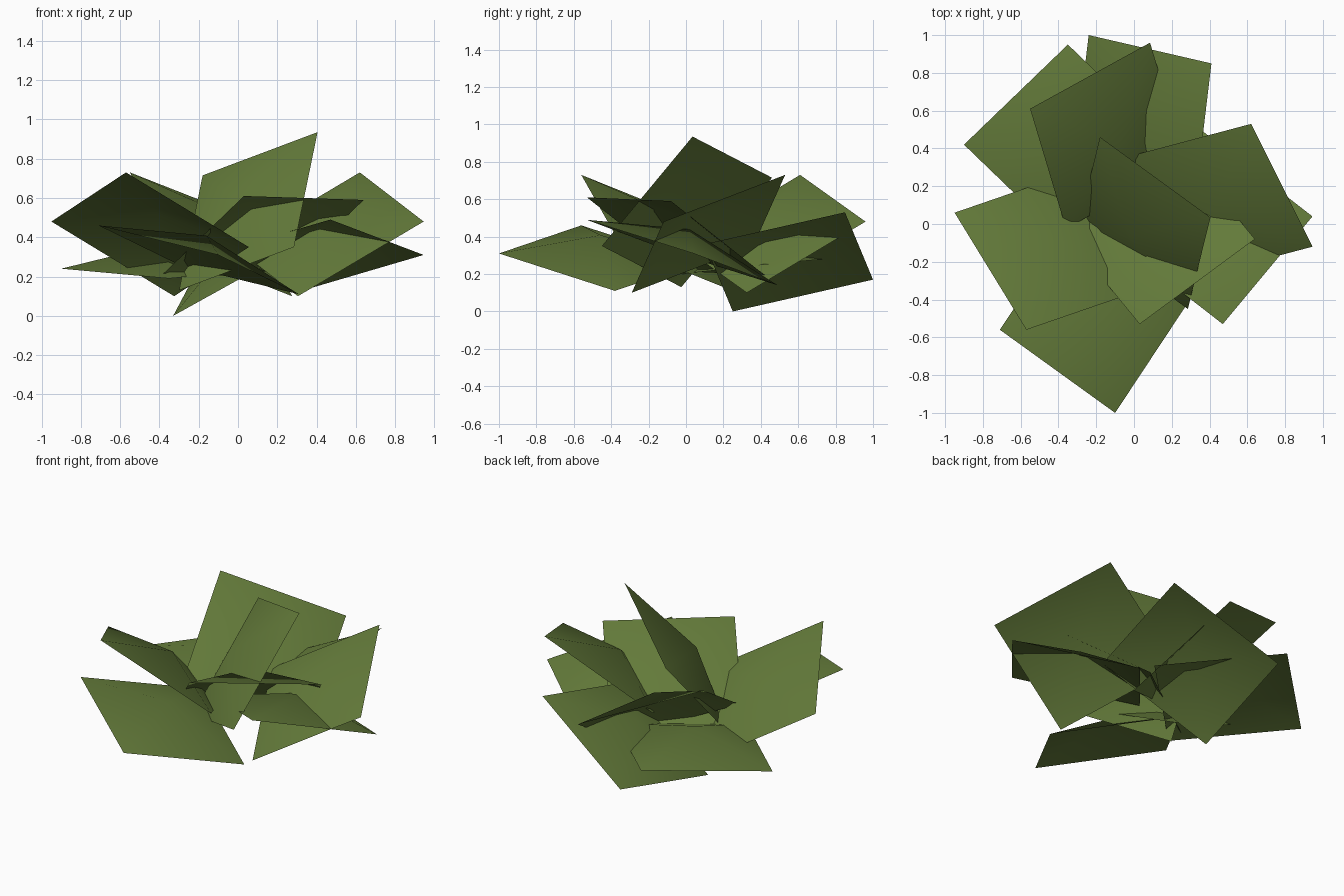
import bpy, bmesh
from mathutils import Vector

if "Cube" in bpy.data.objects:
    bpy.data.objects.remove(bpy.data.objects["Cube"])

green = bpy.data.materials.new("leaf_green")
green.diffuse_color = (0.125, 0.195, 0.042, 1)
green.use_nodes = True
green.node_tree.nodes["Principled BSDF"].inputs["Base Color"].default_value = green.diffuse_color
BULGE = 0.13   # height of the raised leaf centre


def leaf(name, tip_a, tip_b, inward):
    """Square leaf card swept inward from its outer edge, centre puffed upward."""
    a, b, s = Vector(tip_a), Vector(tip_b), Vector(inward)
    corners = [a, b, b + s, a + s]
    normal = (b - a).cross(s).normalized()
    if normal.z < 0:                # upper side faces up
        corners.reverse()
        normal.negate()
    bm = bmesh.new()
    rim = [bm.verts.new(c) for c in corners]
    mid = bm.verts.new((a + b + s) / 2 + normal * BULGE)
    for i in range(4):
        bm.faces.new((rim[i], rim[(i + 1) % 4], mid)).smooth = True
    me = bpy.data.meshes.new(name)
    bm.to_mesh(me)
    bm.free()
    me.materials.append(green)
    bpy.context.collection.objects.link(bpy.data.objects.new(name, me))


# Upright centre leaves
leaf("leaf_top", (-0.18, 0.46, 0.715), (0.405, 0.035, 0.935), (-0.12, -0.485, -0.585))
leaf("leaf_front_upper", (0.03, -0.53, 0.61), (0.64, -0.08, 0.59), (-0.41, 0.50, -0.395))

# Middle ring, tilted
leaf("leaf_right_middle", (0.62, 0.53, 0.73), (0.945, -0.12, 0.48), (-0.64, -0.17, -0.38))
leaf("leaf_back_middle", (-0.55, 0.61, 0.73), (0.085, 0.96, 0.48), (0.19, -0.635, -0.38))
leaf("leaf_left_middle", (-0.57, -0.56, 0.73), (-0.95, 0.06, 0.48), (0.625, 0.215, -0.38))

# Lower ring, spread out
leaf("leaf_right_lower", (0.945, 0.04, 0.31), (0.47, -0.53, 0.49), (-0.58, 0.45, -0.17))
leaf("leaf_front_lower", (-0.10, -1.0, 0.31), (-0.71, -0.56, 0.46), (0.41, 0.62, -0.20))
leaf("leaf_left_lower", (-0.90, 0.42, 0.24), (-0.35, 0.95, 0.30), (0.55, -0.53, -0.05))
leaf("leaf_back_lower", (-0.24, 1.0, 0.17), (0.41, 0.85, 0.53), (-0.09, -0.75, -0.17))
